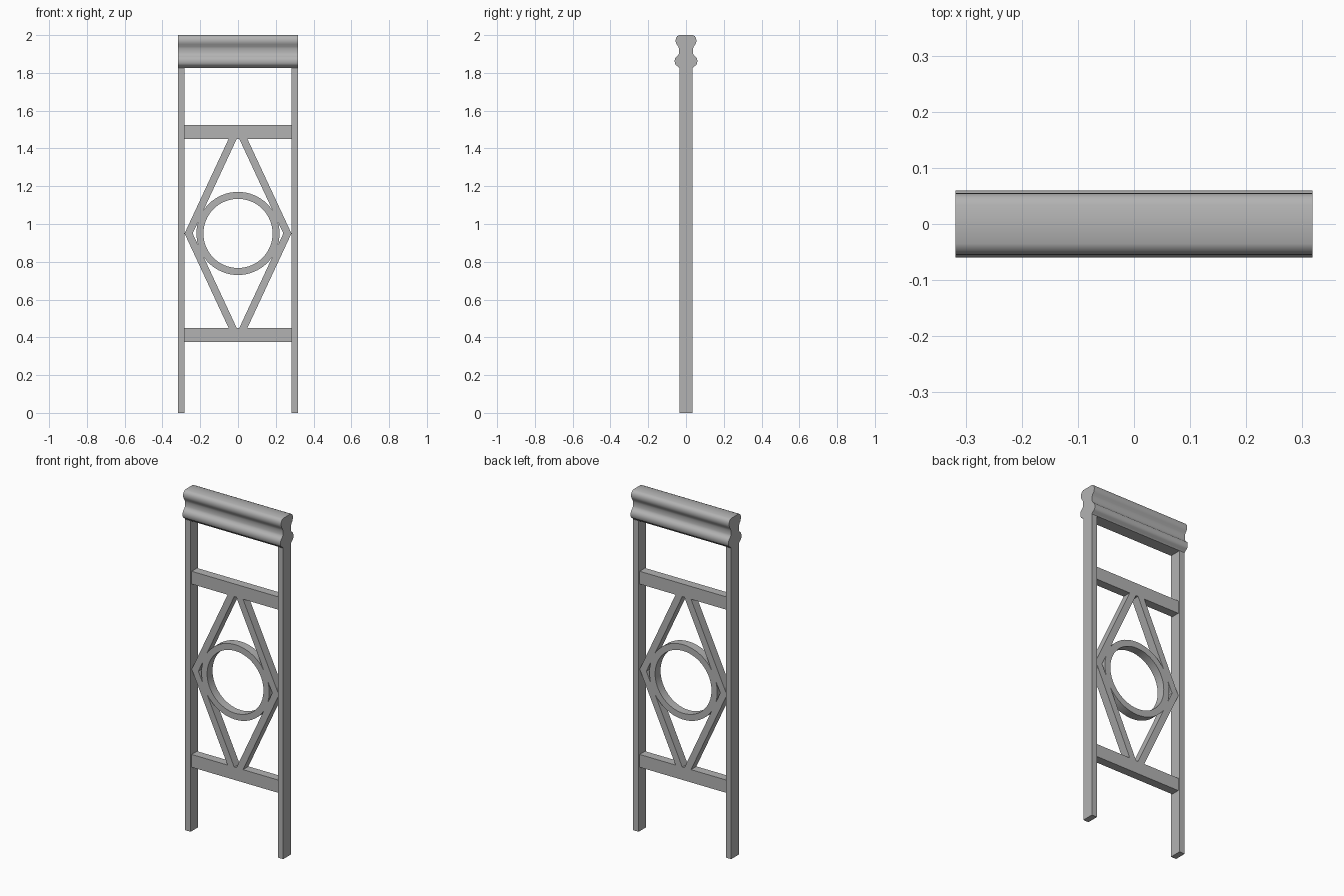
import bpy, bmesh, math
from mathutils import Vector

cube = bpy.data.objects.get("Cube")
if cube:
    bpy.data.objects.remove(cube, do_unlink=True)

# One plain grey for the whole panel
grey = bpy.data.materials.new("plain_grey")
grey.use_nodes = True
COLOUR = (0.45, 0.45, 0.45, 1)
grey.diffuse_color = COLOUR
grey.node_tree.nodes["Principled BSDF"].inputs["Base Color"].default_value = COLOUR

EDGE = 0.318      # outer half width
INNER = 0.283     # inner side of the posts
MID = 0.95        # height of the ornament centre
THIN = 0.025      # half depth of the infill
TOP, BOTTOM = 1.45, 0.45


def prism(name, outline, offset, smooth=False):
    """Extrude a closed outline symmetrically about the centre plane."""
    bm = bmesh.new()
    offset = Vector(offset)
    face = bm.faces.new([bm.verts.new(Vector(p) - offset) for p in outline])
    new = bmesh.ops.extrude_face_region(bm, geom=[face])["geom"]
    moved = [v for v in new if isinstance(v, bmesh.types.BMVert)]
    bmesh.ops.translate(bm, verts=moved, vec=offset * 2)
    return finish(name, bm, smooth)


def finish(name, bm, smooth=False):
    bmesh.ops.recalc_face_normals(bm, faces=bm.faces)
    mesh = bpy.data.meshes.new(name)
    bm.to_mesh(mesh)
    bm.free()
    mesh.materials.append(grey)
    obj = bpy.data.objects.new(name, mesh)
    bpy.context.collection.objects.link(obj)
    if smooth:
        bpy.ops.object.select_all(action="DESELECT")
        obj.select_set(True)
        bpy.context.view_layer.objects.active = obj
        bpy.ops.object.shade_smooth_by_angle(angle=math.radians(40))
    return obj


def bar(name, x0, x1, z0, z1, half_depth):
    prism(name, [(x0, 0, z0), (x1, 0, z0), (x1, 0, z1), (x0, 0, z1)],
          (0, half_depth, 0))


# Posts and cross bars
bar("left_post", INNER, EDGE, 0, 1.83, 0.035)
bar("right_post", -EDGE, -INNER, 0, 1.83, 0.035)
bar("upper_cross_bar", -INNER, INNER, TOP, 1.525, THIN)
bar("lower_cross_bar", -INNER, INNER, 0.375, BOTTOM, THIN)

# Diamond slats, meeting at the posts
for side, sx in (("left", 1), ("right", -1)):
    for level, z in (("upper", TOP), ("lower", BOTTOM)):
        prism(f"{side}_{level}_diamond_slat",
              [(sx * INNER, 0, MID), (sx * 0.05, 0, z),
               (sx * 0.007, 0, z), (sx * 0.24, 0, MID)], (0, THIN, 0))

# Central ring
bm = bmesh.new()
SEGMENTS = 64
loops = []
for radius, y in ((0.22, -THIN), (0.22, THIN), (0.183, THIN), (0.183, -THIN)):
    angles = [math.tau * i / SEGMENTS for i in range(SEGMENTS)]
    loops.append([bm.verts.new((radius * math.cos(a), y, MID + radius * math.sin(a)))
                  for a in angles])
for k, loop in enumerate(loops):
    other = loops[(k + 1) % 4]
    for i in range(SEGMENTS):
        j = (i + 1) % SEGMENTS
        bm.faces.new((loop[i], loop[j], other[j], other[i]))
finish("central_ring", bm, smooth=True)

# Moulded handrail: half profile mirrored to both faces
half = [(0.035, 1.825), (0.042, 1.834), (0.053, 1.84), (0.059, 1.85),
        (0.06, 1.865), (0.057, 1.879), (0.049, 1.887), (0.041, 1.894),
        (0.037, 1.905), (0.037, 1.928), (0.041, 1.94), (0.05, 1.952),
        (0.055, 1.966), (0.054, 1.982), (0.047, 1.994), (0.035, 2.0)]
profile = half + [(-y, z) for y, z in reversed(half)]
prism("handrail", [(0, y, z) for y, z in profile], (EDGE, 0, 0), smooth=True)
